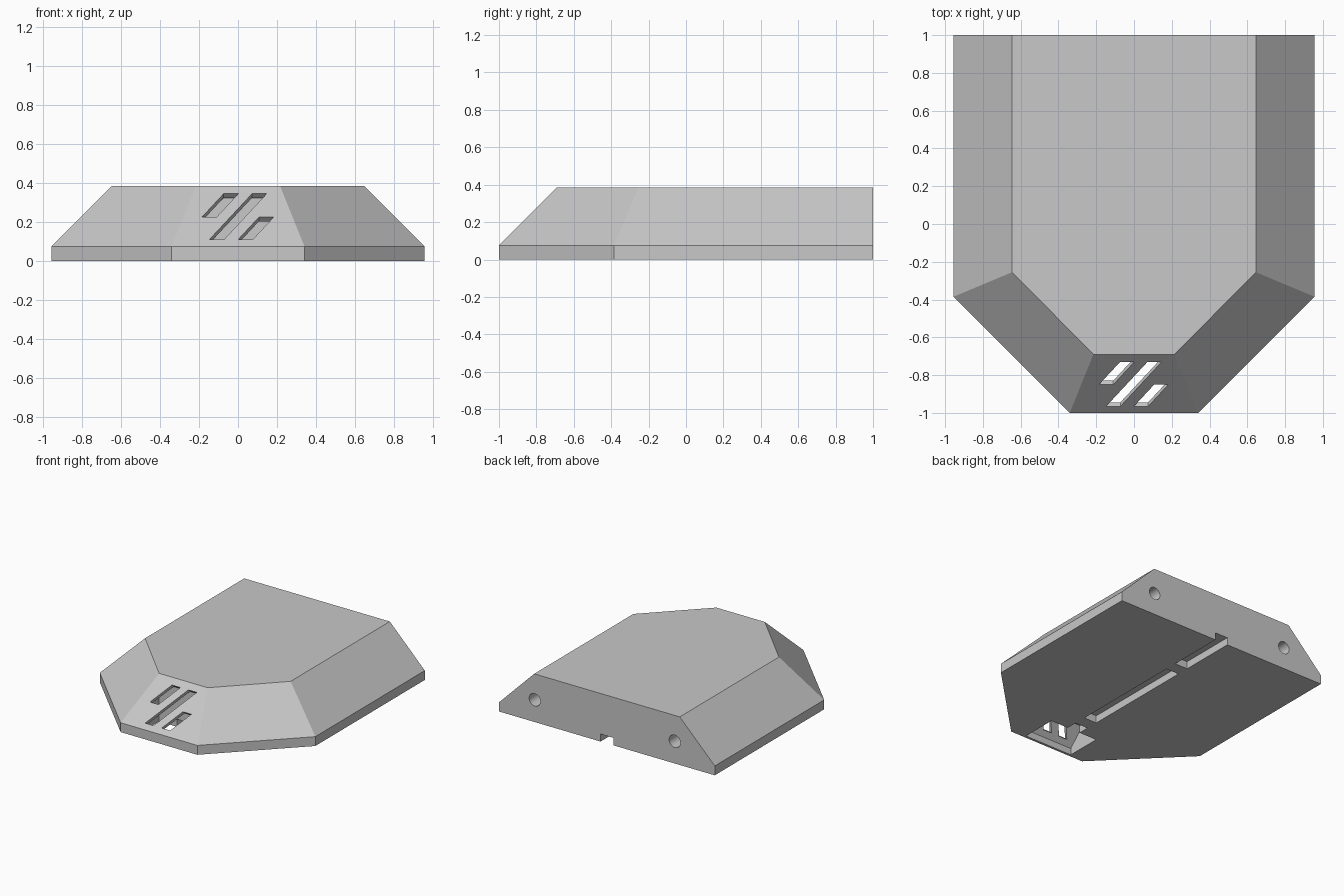
import bpy
import bmesh
from mathutils import Vector

cube = bpy.data.objects.get("Cube")
if cube:
    bpy.data.objects.remove(cube, do_unlink=True)

grey = bpy.data.materials.new("light_grey")
grey.use_nodes = True
COLOUR = (0.58, 0.58, 0.58, 1)
grey.diffuse_color = COLOUR
grey.node_tree.nodes["Principled BSDF"].inputs["Base Color"].default_value = COLOUR

BEVEL = 0.31    # run and rise of the sloped sides
RIM = 0.075     # height of the upright rim
TOP = RIM + BEVEL


def loft(name, rings):
    """Solid through matching rings of points, capped at both ends."""
    bm = bmesh.new()
    loops = [[bm.verts.new(p) for p in ring] for ring in rings]
    n = len(loops[0])
    for a, b in zip(loops, loops[1:]):
        for i in range(n):
            j = (i + 1) % n
            bm.faces.new((a[i], a[j], b[j], b[i]))
    bm.faces.new(loops[0])
    bm.faces.new(loops[-1])
    bmesh.ops.recalc_face_normals(bm, faces=bm.faces)
    mesh = bpy.data.meshes.new(name)
    bm.to_mesh(mesh)
    bm.free()
    mesh.materials.append(grey)
    obj = bpy.data.objects.new(name, mesh)
    bpy.context.collection.objects.link(obj)
    return obj


def box(name, x0, x1, y0, y1, z0, z1):
    ring = [(x0, y0), (x1, y0), (x1, y1), (x0, y1)]
    return loft(name, [[(x, y, z) for x, y in ring] for z in (z0, z1)])


def carve(obj, cutter):
    cutter.hide_render = True
    mod = obj.modifiers.new("carve", "BOOLEAN")
    mod.operation = "DIFFERENCE"
    mod.solver = "EXACT"
    mod.object = cutter
    bpy.context.view_layer.objects.active = obj
    bpy.ops.object.modifier_apply(modifier=mod.name)
    bpy.data.objects.remove(cutter, do_unlink=True)


def outline(points, z):
    left = [(-x, y, z) for x, y in reversed(points)]
    return [(x, y, z) for x, y in points] + left


# Body: upright rim below, sloped sides and flat top above
lower = [(0.34, -1), (0.955, -0.385), (0.955, 1)]
upper = [(0.215, -1 + BEVEL), (0.645, -0.255), (0.645, 1)]
body = loft("body", [outline(lower, 0), outline(lower, RIM), outline(upper, TOP)])

# Hollow behind the sloped nose, open underneath
hollow = [(-0.98, -0.05), (-0.98, 0.053), (-0.69, 0.343), (-0.69, -0.05)]
carve(body, loft("nose_hollow", [[(x, y, z) for y, z in hollow] for x in (-0.215, 0.215)]))

# Three slanted slots cut square to the nose slope
normal = Vector((0, -1, 1)).normalized()
slots = [(-0.185, 0.225, 0.345), (-0.147, 0.11, 0.345), (0.0, 0.11, 0.225)]
for x, z0, z1 in slots:
    run = (z1 - z0) * 0.93
    quad = [(x, z0), (x + 0.075, z0), (x + 0.075 + run, z1), (x + run, z1)]
    face = [Vector((px, -1 - RIM + pz, pz)) for px, pz in quad]
    carve(body, loft("slot", [[p + normal * d for p in face] for d in (0.04, -0.05)]))

# Underside channel, broken by two retaining bridges
for y0, y1 in [(-0.72, -0.6), (-0.5, 0.44), (0.54, 1.05)]:
    carve(body, box("channel", -0.057, 0.057, y0, y1, -0.05, 0.06))

# Round sockets in the back
for x in (-0.6, 0.64):
    bpy.ops.mesh.primitive_cylinder_add(vertices=32, radius=0.05, depth=0.4,
                                        location=(x, 1, 0.178), rotation=(1.5708, 0, 0))
    socket = bpy.context.object
    socket.data.materials.append(grey)
    carve(body, socket)

bpy.ops.object.select_all(action="DESELECT")
body.select_set(True)
bpy.context.view_layer.objects.active = body
bpy.ops.object.shade_smooth_by_angle(angle=0.5)
